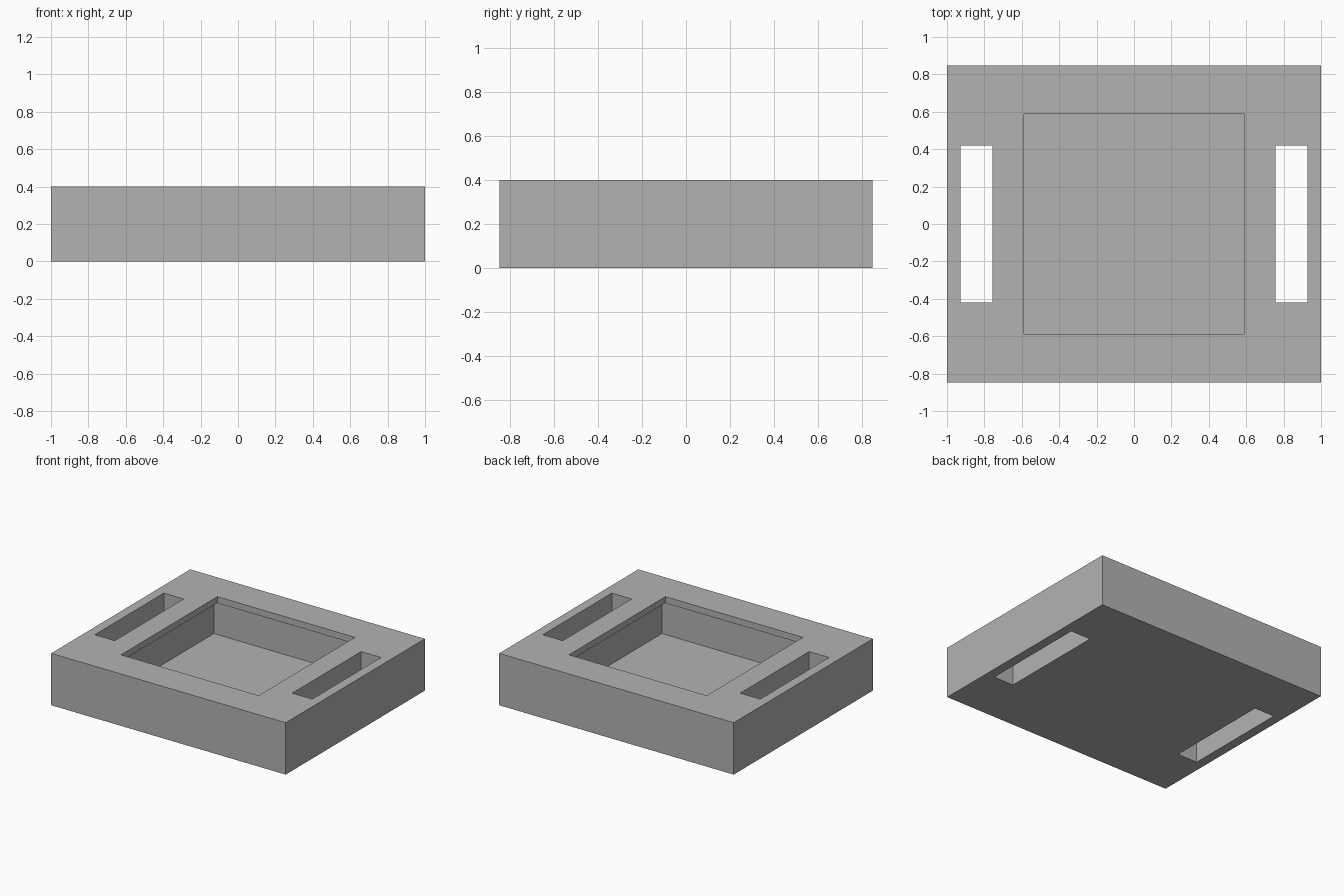
import bpy

cube = bpy.data.objects.get("Cube")
if cube:
    bpy.data.objects.remove(cube, do_unlink=True)

HALF_X, HALF_Y, HEIGHT = 1.0, 0.847, 0.4
FLOOR, LIP = 0.05, 0.05            # thickness of the floor and of the top lip
OPENING, CAVITY = 0.587, 0.687     # half widths of the opening and the pocket
SLOT_X, SLOT_W, SLOT_L = 0.842, 0.17, 0.84

grey = bpy.data.materials.new("mid_grey")
grey.use_nodes = True
colour = (0.45, 0.45, 0.45, 1)
grey.diffuse_color = colour
grey.node_tree.nodes["Principled BSDF"].inputs["Base Color"].default_value = colour


def box(name, half_x, half_y, bottom, top, x=0):
    """Box given by half widths, bottom and top heights."""
    bpy.ops.mesh.primitive_cube_add(size=2, location=(x, 0, (bottom + top) / 2))
    obj = bpy.context.object
    obj.name = name
    obj.scale = (half_x, half_y, (top - bottom) / 2)
    bpy.ops.object.transform_apply(location=True, rotation=False, scale=True)
    obj.data.materials.append(grey)
    return obj


def cut(target, cutter):
    """Subtract the cutter from the target, then discard it."""
    mod = target.modifiers.new(cutter.name, "BOOLEAN")
    mod.operation = "DIFFERENCE"
    mod.solver = "EXACT"
    mod.object = cutter
    bpy.context.view_layer.objects.active = target
    bpy.ops.object.modifier_apply(modifier=mod.name)
    bpy.data.objects.remove(cutter, do_unlink=True)


# Solid block
body = box("case_body", HALF_X, HALF_Y, 0, HEIGHT)

# Square pocket, undercut beneath a thin lip
cut(body, box("pocket_cutter", CAVITY, CAVITY, FLOOR, HEIGHT - LIP))
cut(body, box("opening_cutter", OPENING, OPENING, HEIGHT - 2 * LIP, HEIGHT + LIP))

# Strap slots through both sides
for side in (-1, 1):
    cut(body, box("slot_cutter", SLOT_W / 2, SLOT_L / 2, -0.1, HEIGHT + 0.1, side * SLOT_X))
